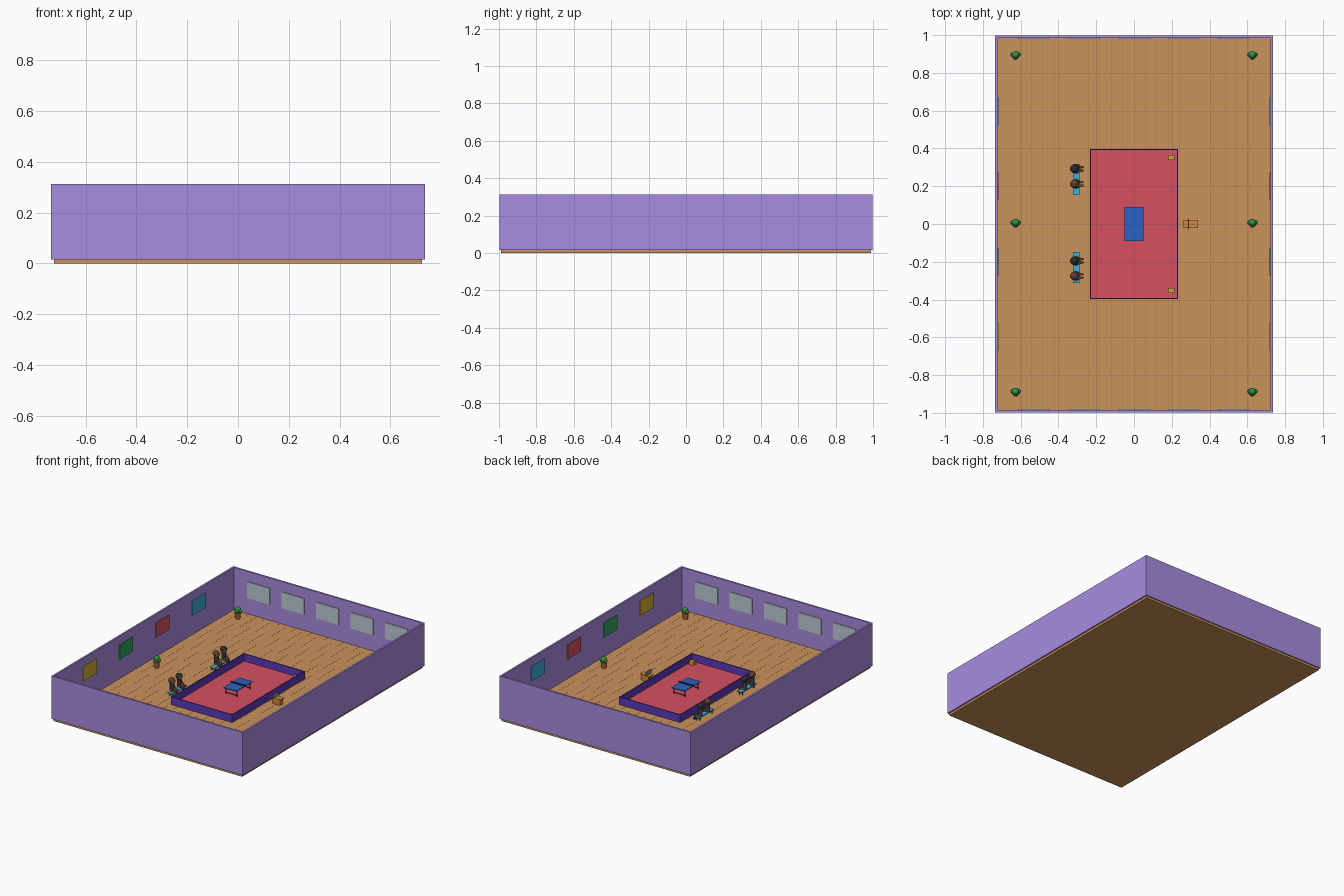
import bpy
from math import radians
from mathutils import Vector

if "Cube" in bpy.data.objects:
    bpy.data.objects.remove(bpy.data.objects["Cube"])

mats = {}


def paint(ob, name, hexcol):
    if name not in mats:
        m = bpy.data.materials.new(name)
        rgb = [int(hexcol[i:i + 2], 16) / 255 for i in (0, 2, 4)]
        m.diffuse_color = [c / 12.92 if c < 0.04 else ((c + 0.055) / 1.055) ** 2.4 for c in rgb] + [1]
        m.use_nodes = True
        m.node_tree.nodes["Principled BSDF"].inputs["Base Color"].default_value = m.diffuse_color
        mats[name] = m
    ob.data.materials.append(mats[name])


COL = dict(wall="A98CE0", wood="CB935C", seam="B47F4C", mat="D65060", barrier="5A38B8", blue="2A62C4",
           black="22242A", white="E8E8EC", glass="BCCCD4", cyan="3FB0D8", red="D85560", green="2FA860",
           yellow="D8B030", pot="C8693F", leaf="2F9442", desk="D08A3C", crate="D9A040", skin="8A5A40",
           hair_dark="2C2C30", hair_brown="60402E", shirt="3A4A5C", grey="8090A0")


def finish(name, col):
    ob = bpy.context.object
    ob.name = name
    paint(ob, col, COL[col])
    return ob


def box(name, col, x0, x1, y0, y1, z0, z1):
    bpy.ops.mesh.primitive_cube_add(size=1, location=((x0 + x1) / 2, (y0 + y1) / 2, (z0 + z1) / 2))
    ob = finish(name, col)
    ob.scale = (x1 - x0, y1 - y0, z1 - z0)
    return ob


def ball(name, col, loc, r, scale=(1, 1, 1)):
    bpy.ops.mesh.primitive_uv_sphere_add(segments=14, ring_count=8, radius=r, location=loc)
    ob = finish(name, col)
    ob.scale = scale
    bpy.ops.object.shade_smooth()
    return ob


def limb(name, col, a, b, r):
    a, b = Vector(a), Vector(b)
    d = b - a
    bpy.ops.mesh.primitive_cylinder_add(vertices=8, radius=r, depth=d.length, location=(a + b) / 2,
                                        rotation=d.to_track_quat('Z', 'Y').to_euler())
    ob = finish(name, col)
    bpy.ops.object.shade_smooth_by_angle(angle=radians(50))
    return ob


F = 0.018  # floor surface height

# hall shell: floor, plank seams, walls
box("floor", "wood", -.725, .725, -.99, .99, 0, F)
for i in range(1, 24):
    x = -.725 + i * 1.45 / 24
    box("plank_seam", "seam", x - .001, x + .001, -.985, .985, F - .002, F + .0004)
for s in (-1, 1):
    xs, ys = sorted((s * .722, s * .735)), sorted((s * .985, s * .998))
    box("side_wall", "wall", *xs, -.998, .998, .015, .312)
    box("end_wall", "wall", -.722, .722, *ys, .015, .312)
    # windows on end walls, panels on side walls
    for i in range(-2, 3):
        x = i * .265
        box("window", "glass", x - .085, x + .085, *sorted((s * .979, s * .986)), .13, .242)
    for y, c in zip((.597, .199, -.199, -.597), ("cyan", "red", "green", "yellow")):
        box("wall_panel", c, *sorted((s * .717, s * .723)), y - .073, y + .073, .155, .255)
    # potted plants
    for y in (-.89, .004, .893):
        x = s * .627
        bpy.ops.mesh.primitive_cone_add(vertices=16, radius1=.015, radius2=.021, depth=.04,
                                        location=(x, y, F + .02))
        finish("plant_pot", "pot")
        bpy.ops.object.shade_smooth_by_angle(angle=radians(40))
        ball("foliage", "leaf", (x, y + .003, .077), .02)
        for t in (-1, 1):
            ball("foliage_side", "leaf", (x + t * .016, y + .004, .07), .012)
        ball("foliage_front", "leaf", (x, y - .012, .07), .012)

# playing court with low barriers
box("court_mat", "mat", -.23, .23, -.395, .395, F - .005, F + .003)
for s in (-1, 1):
    box("barrier_long", "barrier", *sorted((s * .227, s * .234)), -.398, .398, F, .072)
    box("barrier_short", "barrier", -.227, .227, *sorted((s * .391, s * .398)), F, .072)
    # ball crates in the right-hand corners
    box("ball_crate", "crate", .18, .215, s * .353 - .013, s * .353 + .013, F, .046)

# table, net and legs
box("table_top", "blue", -.05, .05, -.089, .089, .064, .069)
box("net", "black", -.058, .058, -.001, .001, .069, .079)
for sy in (-1, 1):
    for sx in (-1, 1):
        limb("table_leg", "black", (sx * .042, sy * .07, F), (sx * .042, sy * .07, .064), .003)
    limb("leg_bar", "black", (-.042, sy * .07, .03), (.042, sy * .07, .03), .002)

# scorer's desk and score plate
box("desk_body", "desk", .275, .335, -.017, .017, F, .055)
box("desk_top", "desk", .263, .34, -.02, .02, .055, .06)
box("score_plate", "grey", .287, .291, -.03, .03, .06, .088)


def person(y, hair):
    x = -.315
    ball("head", "skin", (x + .003, y, .113), .02)
    ball("hair", hair, (x - .001, y, .118), .0225, (1, 1, .85))
    limb("torso", "shirt", (x, y, .048), (x, y, .096), .014)
    for s in (-1, 1):
        # bent arms and legs
        sh, el, ha = (x, y + s * .017, .09), (x + .006, y + s * .021, .068), (x + .03, y + s * .012, .06)
        limb("upper_arm", "skin", sh, el, .005)
        limb("forearm", "skin", el, ha, .0045)
        hip, kn = (x, y + s * .009, .052), (x + .036, y + s * .009, .052)
        limb("thigh", "skin", hip, kn, .007)
        limb("shin", "skin", kn, (x + .036, y + s * .009, .024), .006)
        box("shoe", "black", x + .03, x + .048, y + s * .009 - .005, y + s * .009 + .005, F, .026)


# benches with seated players
for yc, people in ((.235, (.292, .212)), (-.23, (-.195, -.275))):
    box("bench_seat", "cyan", -.323, -.288, yc - .082, yc + .082, .037, .044)
    for s in (-1, 1):
        for x in (-.317, -.294):
            limb("bench_leg", "black", (x, yc + s * .065, F), (x, yc + s * .065, .037), .003)
    person(people[0], "hair_dark")
    person(people[1], "hair_brown")
